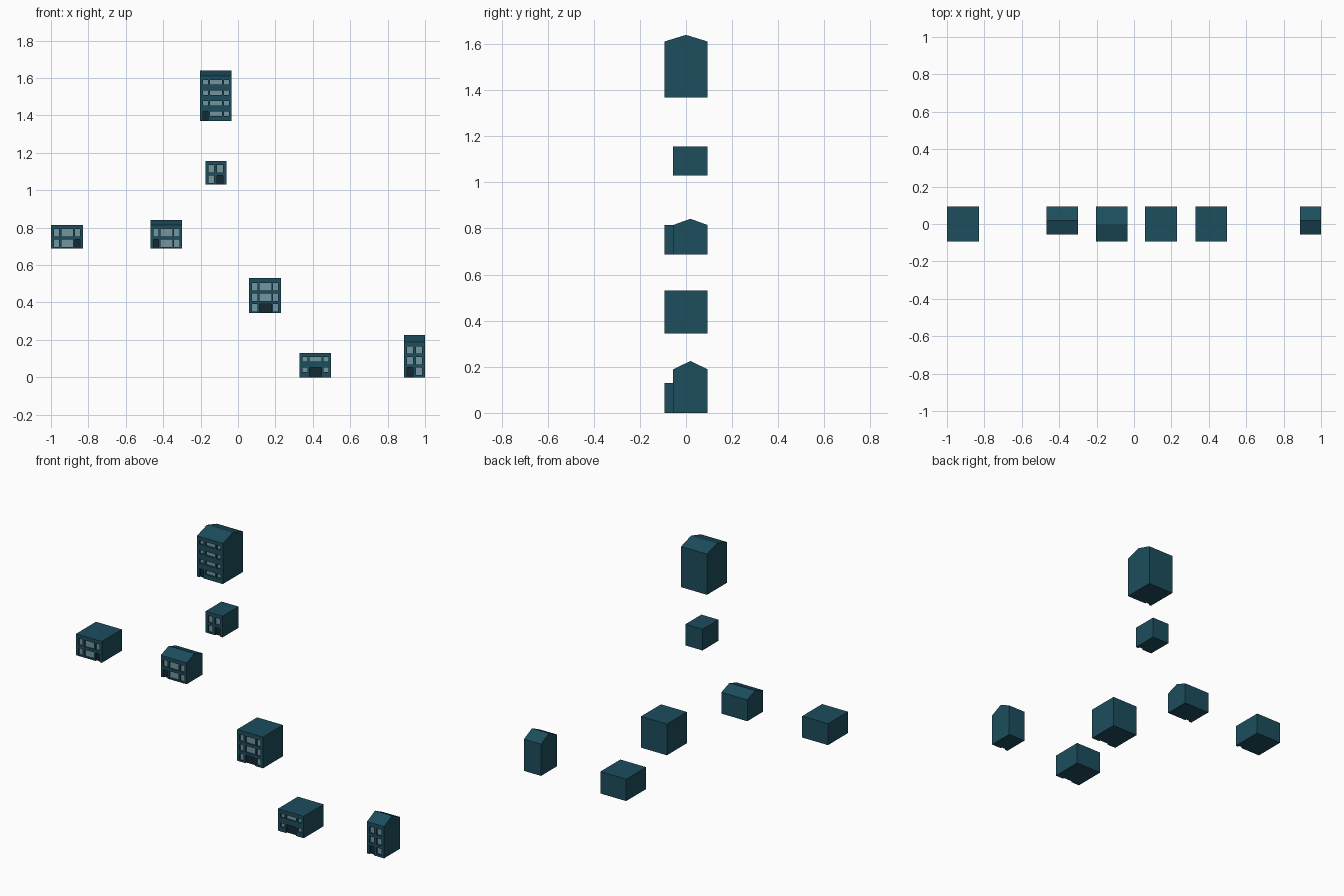
import bpy, bmesh

if "Cube" in bpy.data.objects:
    bpy.data.objects.remove(bpy.data.objects["Cube"])

DEPTH = 0.01      # recess of windows and doors
FLOOR = 0.0565    # storey height
BACK = 0.094      # shared back wall line


def material(name, rgb):
    m = bpy.data.materials.new(name)
    m.diffuse_color = (*rgb, 1)
    m.use_nodes = True
    m.node_tree.nodes["Principled BSDF"].inputs["Base Color"].default_value = m.diffuse_color
    return m


WALL = material("teal_wall", (0.012, 0.075, 0.11))
GLASS = material("pale_glass", (0.17, 0.30, 0.35))
DOOR = material("dark_door", (0.006, 0.022, 0.032))


def make_object(name, bm, mat):
    bmesh.ops.recalc_face_normals(bm, faces=bm.faces)
    me = bpy.data.meshes.new(name)
    bm.to_mesh(me)
    bm.free()
    me.materials.append(mat)
    ob = bpy.data.objects.new(name, me)
    bpy.context.collection.objects.link(ob)
    return ob


def add_box(bm, lo, hi):
    r = bmesh.ops.create_cube(bm, size=1)
    for v in r["verts"]:
        v.co = [(a + b) / 2 + c * (b - a) for a, b, c in zip(lo, hi, v.co)]


def house(name, x0, z0, cols, floors, eave, ridge, front, sill, head, door):
    """cols: window spans from x0; sill/head: window heights per storey."""
    x1 = x0 + (0.17 if len(cols) == 3 else 0.112)
    # body: side profile extruded along x, gabled when a ridge is given
    prof = [(front, z0), (BACK, z0), (BACK, eave)]
    if ridge:
        prof.append(((front + BACK) / 2, ridge))
    prof.append((front, eave))
    bm = bmesh.new()
    f = bm.faces.new([bm.verts.new((x0, y, z)) for y, z in prof])
    ext = bmesh.ops.extrude_face_region(bm, geom=[f])["geom"]
    bmesh.ops.translate(bm, vec=(x1 - x0, 0, 0),
                        verts=[g for g in ext if isinstance(g, bmesh.types.BMVert)])
    body = make_object(name + "_body", bm, WALL)

    # openings cut out of the front, with panes set at the back of each recess
    cut, glass, leaf = bmesh.new(), bmesh.new(), bmesh.new()
    for k in range(floors):
        for i, (a, b) in enumerate(cols):
            is_door = k == 0 and i == door
            zb = z0 + k * FLOOR + (0 if is_door else sill)
            zt = z0 + k * FLOOR + head
            add_box(cut, (x0 + a, front - 0.02, zb - (0.01 if is_door else 0)),
                    (x0 + b, front + DEPTH, zt))
            y = front + DEPTH - 0.0006
            quad = [(x0 + a, y, zb), (x0 + b, y, zb), (x0 + b, y, zt), (x0 + a, y, zt)]
            target = leaf if is_door else glass
            target.faces.new([target.verts.new(p) for p in quad])
    cutter = make_object(name + "_cutter", cut, WALL)
    cutter.hide_render = True
    cutter.hide_viewport = True
    mod = body.modifiers.new("openings", "BOOLEAN")
    mod.operation, mod.solver, mod.object = "DIFFERENCE", "EXACT", cutter
    for part, pbm, mat in (("_windows", glass, GLASS), ("_door", leaf, DOOR)):
        for f in pbm.faces:
            f.normal_update()
        make_object(name + part, pbm, mat)


WIDE = [(0.016, 0.043), (0.055, 0.118), (0.128, 0.155)]
SLIM = [(0.016, 0.047), (0.063, 0.095)]
DEEP, SHALLOW = -0.094, -0.056

# name, x0, z0, columns, floors, eave, ridge, front, sill, head, door column
house("far_left_house", -1.0, 0.688, WIDE, 2, 0.815, None, DEEP, 0.008, 0.048, 2)
house("left_gabled_house", -0.469, 0.688, WIDE, 2, 0.815, 0.842, SHALLOW, 0.008, 0.048, 0)
house("small_flat_house", -0.174, 1.03, SLIM, 2, 1.156, None, SHALLOW, 0.008, 0.048, 1)
house("tall_gabled_house", -0.204, 1.369, WIDE, 4, 1.611, 1.64, DEEP, 0.027, 0.051, 0)
house("middle_flat_house", 0.06, 0.344, WIDE, 3, 0.53, None, DEEP, 0.008, 0.048, 1)
house("low_flat_house", 0.328, 0.0, WIDE, 2, 0.13, None, DEEP, 0.027, 0.051, 1)
house("right_gabled_house", 0.888, 0.0, SLIM, 3, 0.189, 0.225, SHALLOW, 0.013, 0.051, 0)
